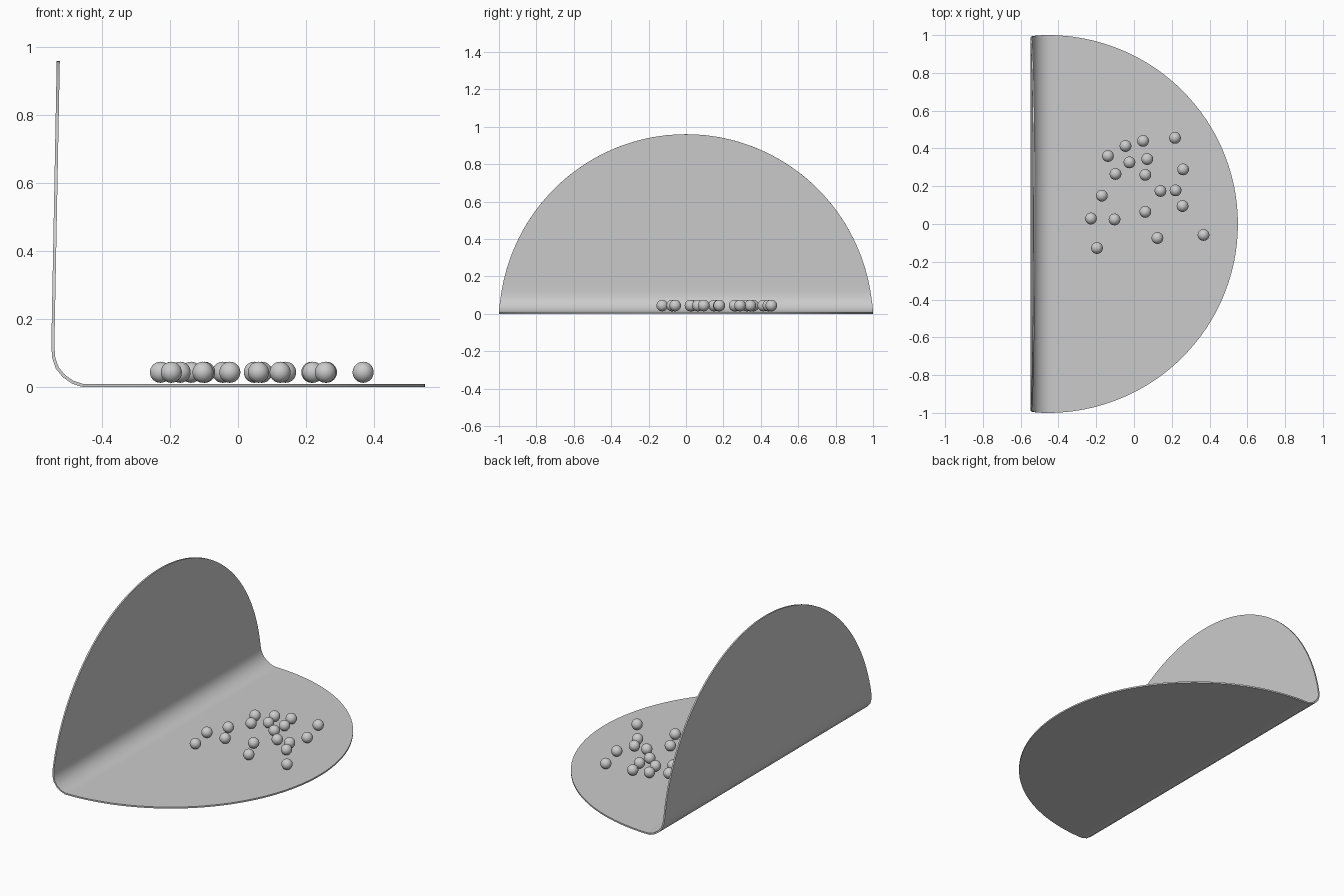
import bpy, bmesh, math
from mathutils import Vector

cube = bpy.data.objects.get("Cube")
if cube:
    bpy.data.objects.remove(cube, do_unlink=True)


def make_material(name, rgb):
    mat = bpy.data.materials.new(name)
    mat.use_nodes = True
    mat.diffuse_color = (*rgb, 1)
    mat.node_tree.nodes["Principled BSDF"].inputs["Base Color"].default_value = (*rgb, 1)
    return mat


grey = make_material("light grey", (0.6, 0.6, 0.6))


def add_object(name, bm):
    mesh = bpy.data.meshes.new(name)
    bm.to_mesh(mesh)
    bm.free()
    mesh.materials.append(grey)
    obj = bpy.data.objects.new(name, mesh)
    bpy.context.collection.objects.link(obj)
    bpy.context.view_layer.objects.active = obj
    obj.select_set(True)
    bpy.ops.object.shade_smooth_by_angle(angle=math.radians(40))
    obj.select_set(False)
    return obj


# Outer side profile: floor, rounded bend, slightly leaning wall
PROFILE = [Vector(p) for p in ((0.55, 0), (-0.455, 0), (-0.485, 0.009), (-0.513, 0.027),
                               (-0.536, 0.055), (-0.547, 0.088), (-0.549, 0.12), (-0.533, 0.96))]
LENGTHS = [(b - a).length for a, b in zip(PROFILE, PROFILE[1:])]
TOTAL = sum(LENGTHS)


def along(distance):
    for a, b, length in zip(PROFILE, PROFILE[1:], LENGTHS):
        if distance <= length:
            return a.lerp(b, distance / length)
        distance -= length
    return PROFILE[-1]


# Folded disc: a circle cut in strips and laid along the profile
ROWS = 96
bm = bmesh.new()
rows = []
for i in range(ROWS + 1):
    angle = math.pi * i / ROWS
    p = along(TOTAL * (1 - math.cos(angle)) / 2)
    half = math.sin(angle)
    if i in (0, ROWS):
        rows.append([bm.verts.new((p.x, 0, p.y))])
    else:
        rows.append([bm.verts.new((p.x, side * half, p.y)) for side in (-1, 1)])
for a, b in zip(rows, rows[1:]):
    bm.faces.new(a + b[::-1])
bmesh.ops.recalc_face_normals(bm, faces=bm.faces)
bm.faces.ensure_lookup_table()
if bm.faces[5].normal.z < 0:
    bmesh.ops.reverse_faces(bm, faces=bm.faces)
disc = add_object("folded_disc", bm)
solid = disc.modifiers.new("thickness", 'SOLIDIFY')
solid.thickness = 0.009
solid.offset = 1
solid.use_even_offset = True
# Keep the rim crisp after the thickness is added
split = disc.modifiers.new("crisp_rim", 'EDGE_SPLIT')
split.split_angle = math.radians(40)

# Small balls scattered over the floor
SPOTS = ((.217, .456), (.048, .44), (-.045, .413), (-.138, .36), (-.024, .326), (.07, .344),
         (-.098, .265), (.06, .26), (.26, .289), (.14, .175), (.22, .178), (-.17, .15),
         (.257, .095), (.06, .064), (-.103, .024), (-.228, .029), (-.196, -.127),
         (.124, -.074), (.368, -.058))
for n, (x, y) in enumerate(SPOTS, 1):
    bm = bmesh.new()
    bmesh.ops.create_uvsphere(bm, u_segments=32, v_segments=16, radius=0.031)
    ball = add_object(f"ball_{n}", bm)
    ball.location = (x, y, 0.044)
